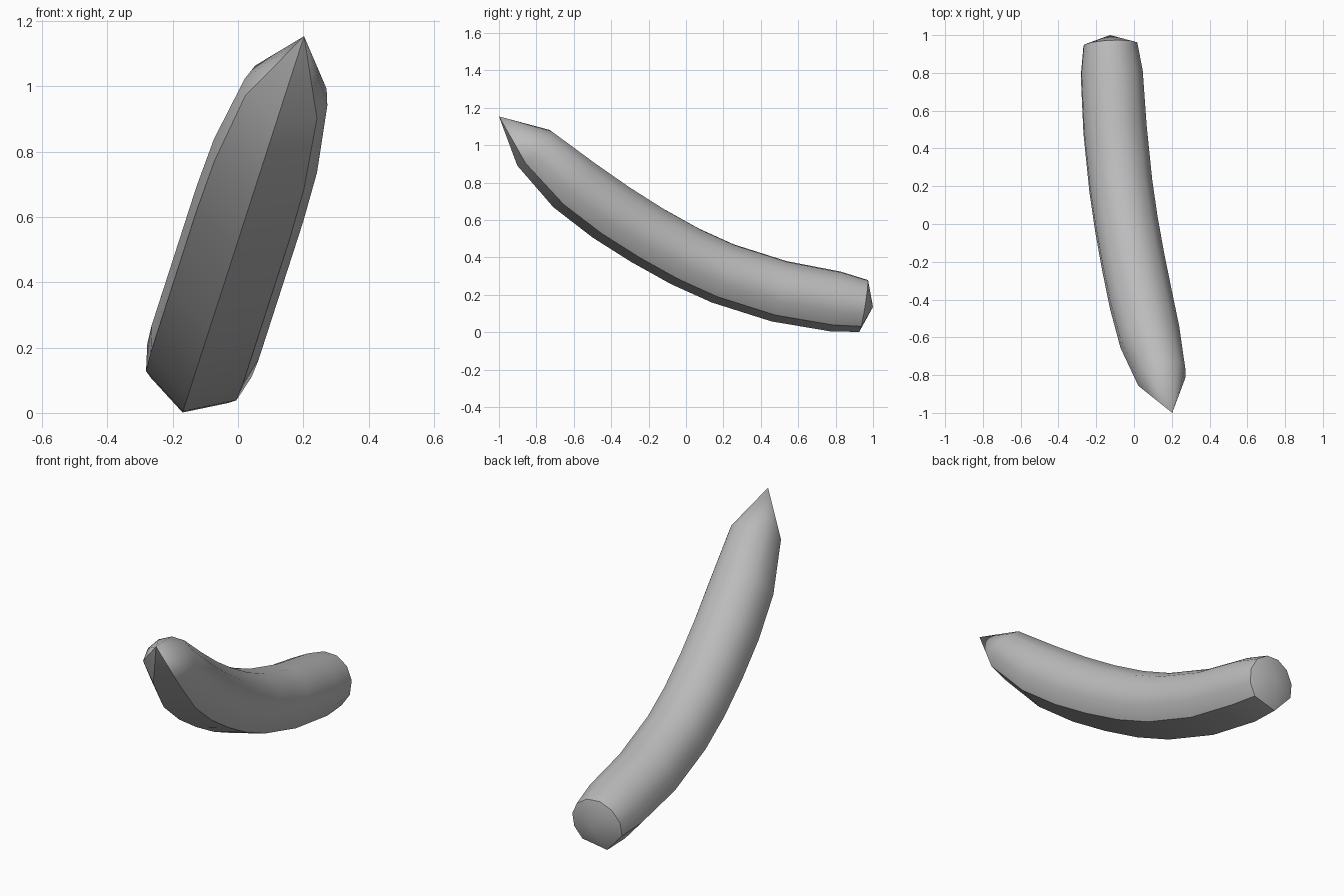
import bpy, bmesh, math
from mathutils import Vector

cube = bpy.data.objects.get("Cube")
if cube:
    bpy.data.objects.remove(cube)

# Single grey material
grey = bpy.data.materials.new("mid_grey")
grey.use_nodes = True
colour = (0.5, 0.5, 0.5, 1)
grey.diffuse_color = colour
grey.node_tree.nodes["Principled BSDF"].inputs["Base Color"].default_value = colour

# The spine bends within a plane leaning toward +x
lean = math.radians(17.9)
up = Vector((math.sin(lean), 0, math.cos(lean)))
side = Vector((math.cos(lean), 0, -math.sin(lean)))
back = Vector((0, 1, 0))
offset = -0.162 * side

# Spine points: distance back, height along the lean, radius
spine = [(0.95, 0.093, 0.146), (0.80, 0.118, 0.168), (0.5, 0.175, 0.172),
         (0.2, 0.275, 0.172), (0.0, 0.37, 0.172), (-0.2, 0.487, 0.172),
         (-0.4, 0.62, 0.172), (-0.6, 0.775, 0.166), (-0.81, 0.98, 0.133)]
cap_centre, tip = (1.0, 0.09), (-1.0, 1.16)


def place(y, s):
    return offset + back * y + up * s


# Twelve-sided section with two corners dropped to leave a keel below
angles = [math.radians(30 * k) for k in range(12) if k not in (1, 11)]

bm = bmesh.new()
rings = []
for i, (y, s, r) in enumerate(spine):
    a = spine[max(i - 1, 0)]
    b = spine[i + 1] if i + 1 < len(spine) else tip
    along = (back * (b[0] - a[0]) + up * (b[1] - a[1])).normalized()
    normal = side.cross(along).normalized()
    if normal.dot(up) < 0:
        normal.negate()
    rings.append([bm.verts.new(place(y, s) + r * (side * math.sin(t) - normal * math.cos(t)))
                  for t in angles])

# Skin between rings, then close both ends with fans
n = len(angles)
for lower, upper in zip(rings, rings[1:]):
    for j in range(n):
        k = (j + 1) % n
        bm.faces.new((lower[j], lower[k], upper[k], upper[j]))
for ring, end in ((rings[0], cap_centre), (rings[-1], tip)):
    apex = bm.verts.new(place(*end))
    for j in range(n):
        bm.faces.new((ring[j], ring[(j + 1) % n], apex))
bmesh.ops.recalc_face_normals(bm, faces=bm.faces)

mesh = bpy.data.meshes.new("curved_spike")
bm.to_mesh(mesh)
bm.free()
mesh.materials.append(grey)
spike = bpy.data.objects.new("curved_spike", mesh)
bpy.context.collection.objects.link(spike)

# Smooth sides, crisp keel and cap rim
bpy.context.view_layer.objects.active = spike
spike.select_set(True)
bpy.ops.object.shade_smooth_by_angle(angle=math.radians(40))
